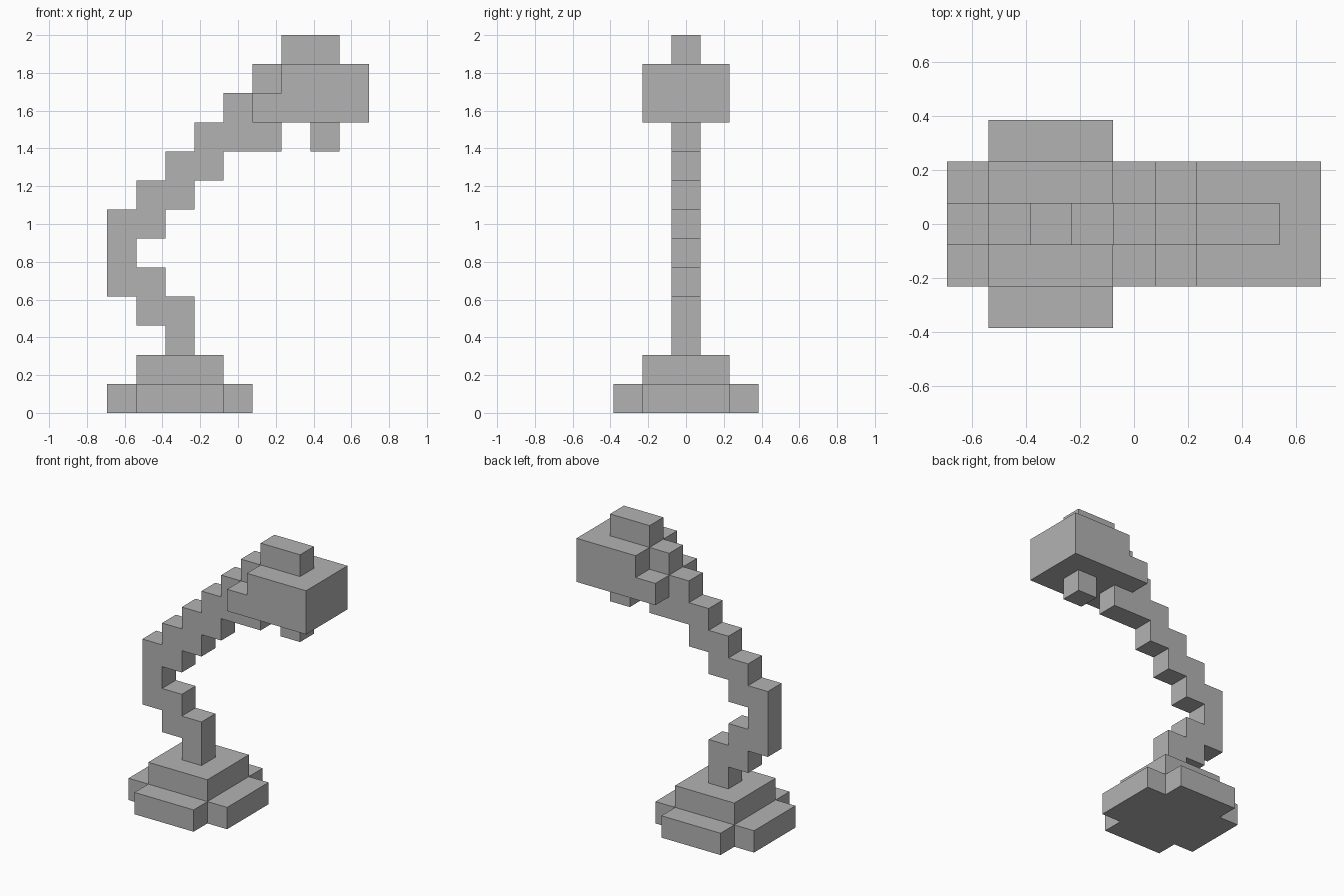
import bpy
import bmesh
from mathutils import Vector

default_cube = bpy.data.objects.get("Cube")
if default_cube:
    bpy.data.objects.remove(default_cube, do_unlink=True)

UNIT = 2 / 13                        # edge length of one block
CENTRE = Vector((4.5, 0, 0))         # grid position of the world origin

grey = bpy.data.materials.new("plain grey")
grey.use_nodes = True
colour = (0.45, 0.45, 0.45, 1)
grey.diffuse_color = colour
grey.node_tree.nodes["Principled BSDF"].inputs["Base Color"].default_value = colour


def extrude_outline(name, outline, direction):
    """Extrude a closed outline, given in block units, into a flat-shaded solid."""
    bm = bmesh.new()
    verts = [bm.verts.new((Vector(p) - CENTRE) * UNIT) for p in outline]
    face = bm.faces.new(verts)
    result = bmesh.ops.extrude_face_region(bm, geom=[face], use_keep_orig=True)
    moved = [v for v in result["geom"] if isinstance(v, bmesh.types.BMVert)]
    bmesh.ops.translate(bm, verts=moved, vec=Vector(direction) * UNIT)
    bmesh.ops.recalc_face_normals(bm, faces=bm.faces)
    mesh = bpy.data.meshes.new(name)
    bm.to_mesh(mesh)
    bm.free()
    mesh.materials.append(grey)
    obj = bpy.data.objects.new(name, mesh)
    bpy.context.collection.objects.link(obj)
    return obj


def side_profile(name, points, depth):
    """Extrude an x-z profile symmetrically in depth."""
    outline = [(x, -depth / 2, z) for x, z in points]
    return extrude_outline(name, outline, (0, depth, 0))


def block(name, left, right, bottom, top, depth):
    corners = [(left, bottom), (right, bottom), (right, top), (left, top)]
    return side_profile(name, corners, depth)


# Cross-shaped foot: one notched corner turned through four quarters
middle = 2.5
corner = [(2.5, 1.5), (1.5, 1.5), (1.5, 2.5)]
foot = []
for turn in range(4):
    foot += [(middle + x, y, 0) for x, y in corner]
    corner = [(-y, x) for x, y in corner]
extrude_outline("base_foot", foot, (0, 0, 1))
block("base_step", 1, 4, 1, 2, 3)

# Stepped arm: leans back, bends at the elbow, climbs towards the head
outer_steps = [(2, 2), (2, 3), (1, 3), (1, 4), (0, 4)]
for x in range(5):
    outer_steps += [(x, x + 7), (x + 1, x + 7)]
arm_end = [(5, 10), (6, 10), (6, 9), (4, 9)]
inner_steps = []
for x in (4, 3, 2):
    inner_steps += [(x, x + 4), (x - 1, x + 4)]
# the first inner point continues straight down from the arm end
elbow = [(1, 5), (2, 5), (2, 4), (3, 4), (3, 2)]
side_profile("arm", outer_steps + arm_end + inner_steps + elbow, 1)

# Lamp head with its low rear ledge, joint block, top cap and bulb
side_profile("lamp_head", [(5, 10), (9, 10), (9, 12), (6, 12), (6, 11), (5, 11)], 3)
block("head_joint", 5, 6, 11, 12, 1)
block("head_cap", 6, 8, 12, 13, 1)
block("bulb", 7, 8, 9, 10, 1)
